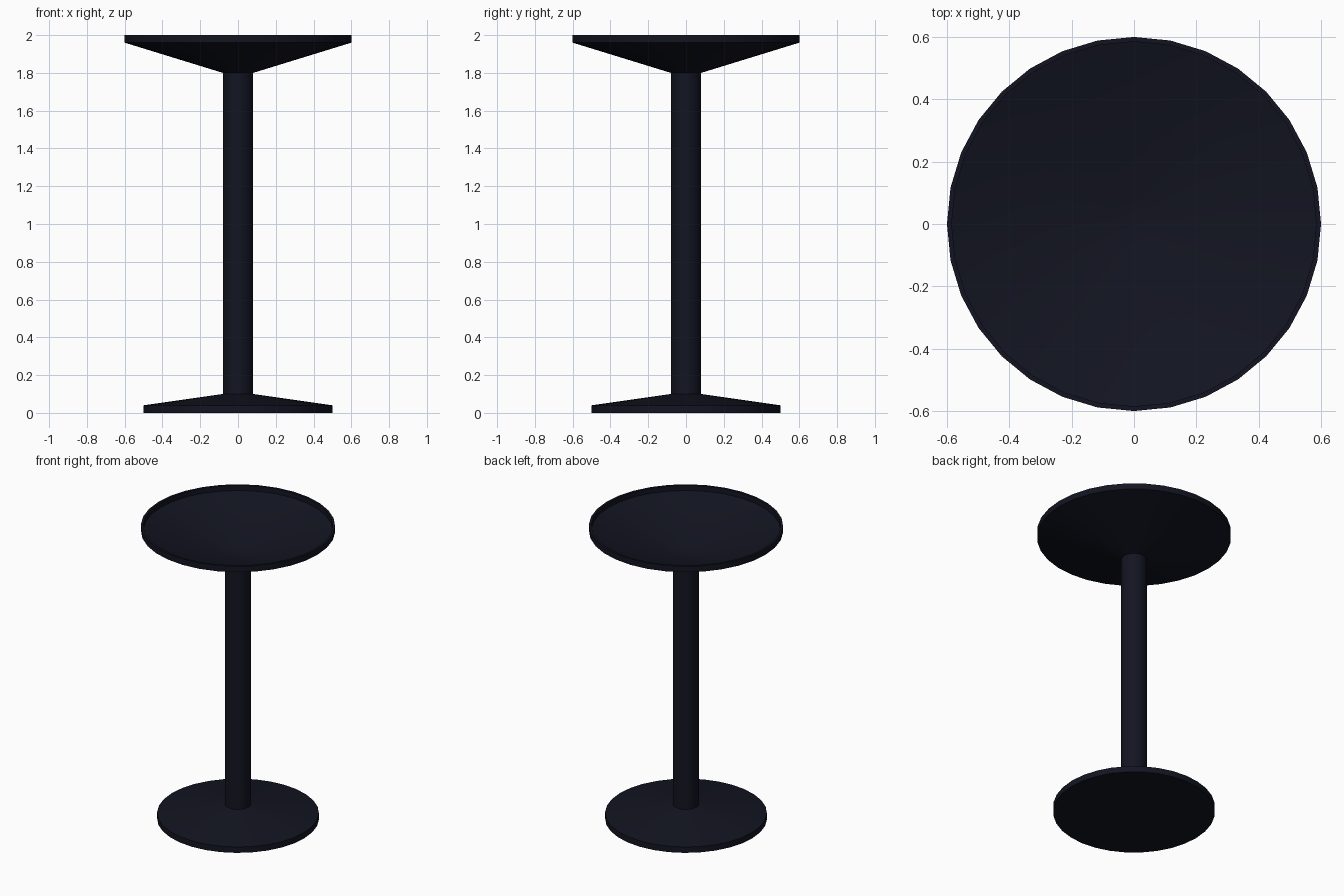
import bpy, bmesh, math

if "Cube" in bpy.data.objects:
    bpy.data.objects.remove(bpy.data.objects["Cube"])

SIDES = 32
mat = bpy.data.materials.new("dark_navy")
mat.diffuse_color = (0.006, 0.007, 0.015, 1)
mat.use_nodes = True
mat.node_tree.nodes["Principled BSDF"].inputs["Base Color"].default_value = mat.diffuse_color


def lathe(name, profile):
    """Revolve (radius, z) points around the z axis."""
    bm = bmesh.new()
    verts = [bm.verts.new((r, 0, z)) for r, z in profile]
    edges = [bm.edges.new(pair) for pair in zip(verts, verts[1:])]
    bmesh.ops.spin(bm, geom=verts + edges, cent=(0, 0, 0), axis=(0, 0, 1),
                   angle=math.tau, steps=SIDES)
    bmesh.ops.remove_doubles(bm, verts=bm.verts, dist=1e-4)
    bmesh.ops.dissolve_degenerate(bm, edges=bm.edges, dist=1e-5)
    bmesh.ops.recalc_face_normals(bm, faces=bm.faces)
    # an outward profile must face away from the axis on its widest wall
    wall = max(bm.faces, key=lambda f: f.calc_center_median().xy.length)
    if wall.normal.xy.dot(wall.calc_center_median().xy) < 0:
        bmesh.ops.reverse_faces(bm, faces=bm.faces)
    mesh = bpy.data.meshes.new(name)
    bm.to_mesh(mesh)
    bm.free()
    mesh.materials.append(mat)
    obj = bpy.data.objects.new(name, mesh)
    bpy.context.collection.objects.link(obj)
    bpy.ops.object.select_all(action='DESELECT')
    obj.select_set(True)
    bpy.context.view_layer.objects.active = obj
    bpy.ops.object.shade_smooth_by_angle(angle=math.radians(30))
    return obj


# Flat-bottomed foot rising to the stem
lathe("foot", [(0, 0), (0.5, 0), (0.5, 0.04), (0.08, 0.1)])

# Straight column
lathe("stem", [(0.08, 0.1), (0.08, 1.8)])

# Hollow conical dish with a short upright rim
lathe("dish", [(0.08, 1.8), (0.6, 1.96), (0.6, 2.0), (0.585, 2.0),
               (0.585, 1.965), (0.08, 1.81), (0, 1.81)])
